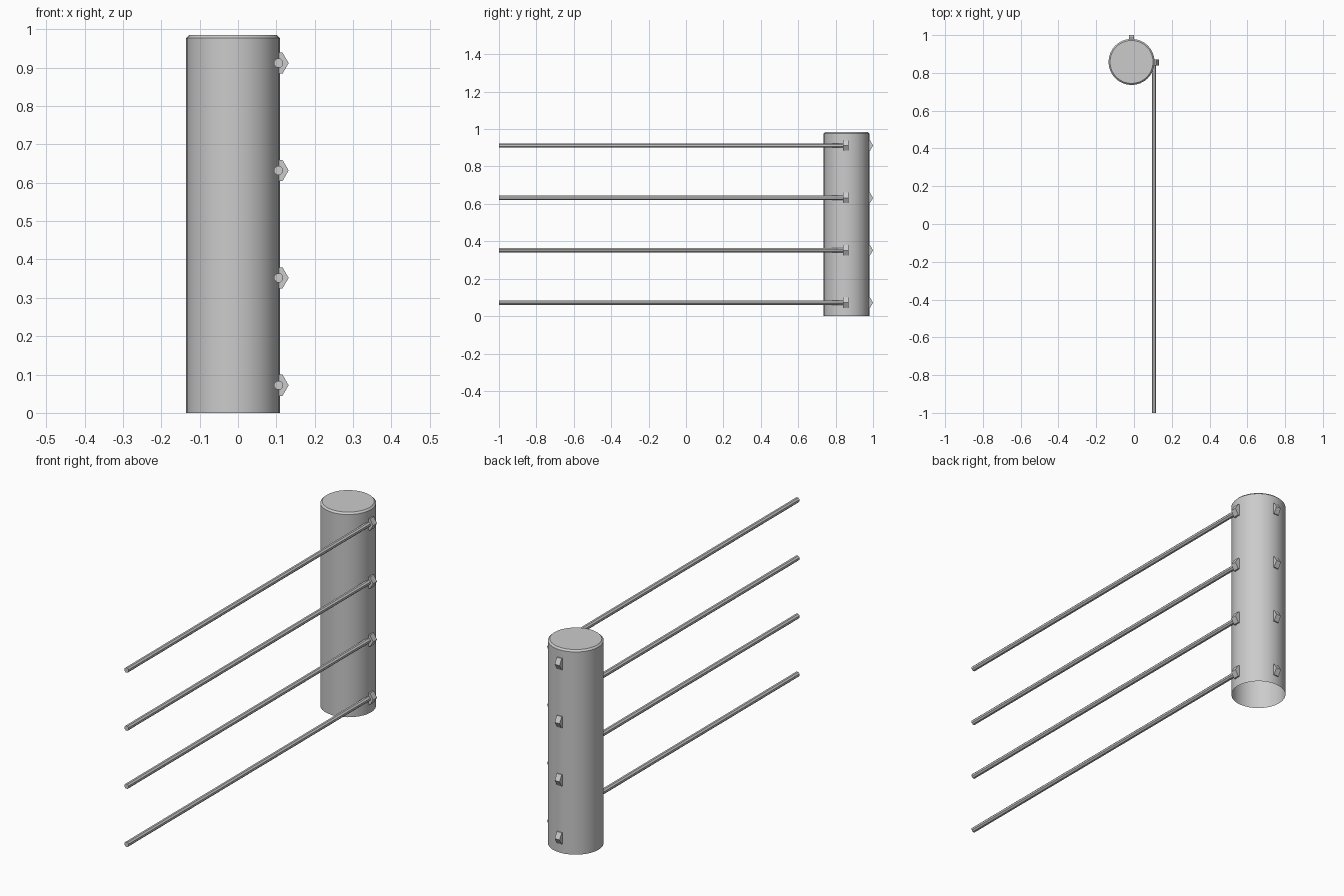
import bpy, bmesh
from math import pi
from mathutils import Matrix, Vector

if "Cube" in bpy.data.objects:
    bpy.data.objects.remove(bpy.data.objects["Cube"])

CX, CY, R, H = -0.013, 0.858, 0.122, 0.985
LEVELS = [0.072 + 0.28 * i for i in range(4)]


def finish(bm, name):
    bmesh.ops.recalc_face_normals(bm, faces=bm.faces)
    me = bpy.data.meshes.new(name)
    bm.to_mesh(me)
    bm.free()
    ob = bpy.data.objects.new(name, me)
    bpy.context.collection.objects.link(ob)
    bpy.ops.object.select_all(action='DESELECT')
    ob.select_set(True)
    bpy.context.view_layer.objects.active = ob
    bpy.ops.object.shade_smooth_by_angle(angle=0.7)
    return ob


def prism(name, centre, radius, length, sides, rot):
    bm = bmesh.new()
    bmesh.ops.create_cone(bm, cap_ends=True, segments=sides, radius1=radius,
                          radius2=radius, depth=length,
                          matrix=Matrix.Translation(Vector(centre)) @ rot)
    return finish(bm, name)


# Post: round, softened top edge, open underneath
bm = bmesh.new()
bmesh.ops.create_cone(bm, cap_ends=True, segments=32, radius1=R, radius2=R, depth=H,
                      matrix=Matrix.Translation((CX, CY, H / 2)))
bottom = [f for f in bm.faces if f.normal.z < -0.9]
bmesh.ops.delete(bm, geom=bottom, context='FACES_ONLY')
rim = [e for e in bm.edges if all(v.co.z > H - 0.01 for v in e.verts)]
bmesh.ops.bevel(bm, geom=rim, offset=0.008, segments=1, affect='EDGES')
finish(bm, "post")

# Hexagonal prisms lying along y and along x, one corner pointing outward
along_y = Matrix.Rotation(pi / 2, 4, 'X') @ Matrix.Rotation(pi / 2, 4, 'Z')
along_x = Matrix.Rotation(pi / 2, 4, 'Y') @ Matrix.Rotation(0, 4, 'Z')

for i, z in enumerate(LEVELS, 1):
    # Insulator knobs on the right side and the back
    prism(f"side_insulator_{i}", (0.1, 0.855, z), 0.032, 0.03, 6, along_y)
    prism(f"back_insulator_{i}", (CX, 0.968, z), 0.032, 0.026, 6, along_x)
    # Rail running to the front
    prism(f"rail_{i}", (0.106, -0.07, z), 0.0125, 1.86, 8,
          Matrix.Rotation(pi / 2, 4, 'X') @ Matrix.Rotation(pi / 8, 4, 'Z'))
